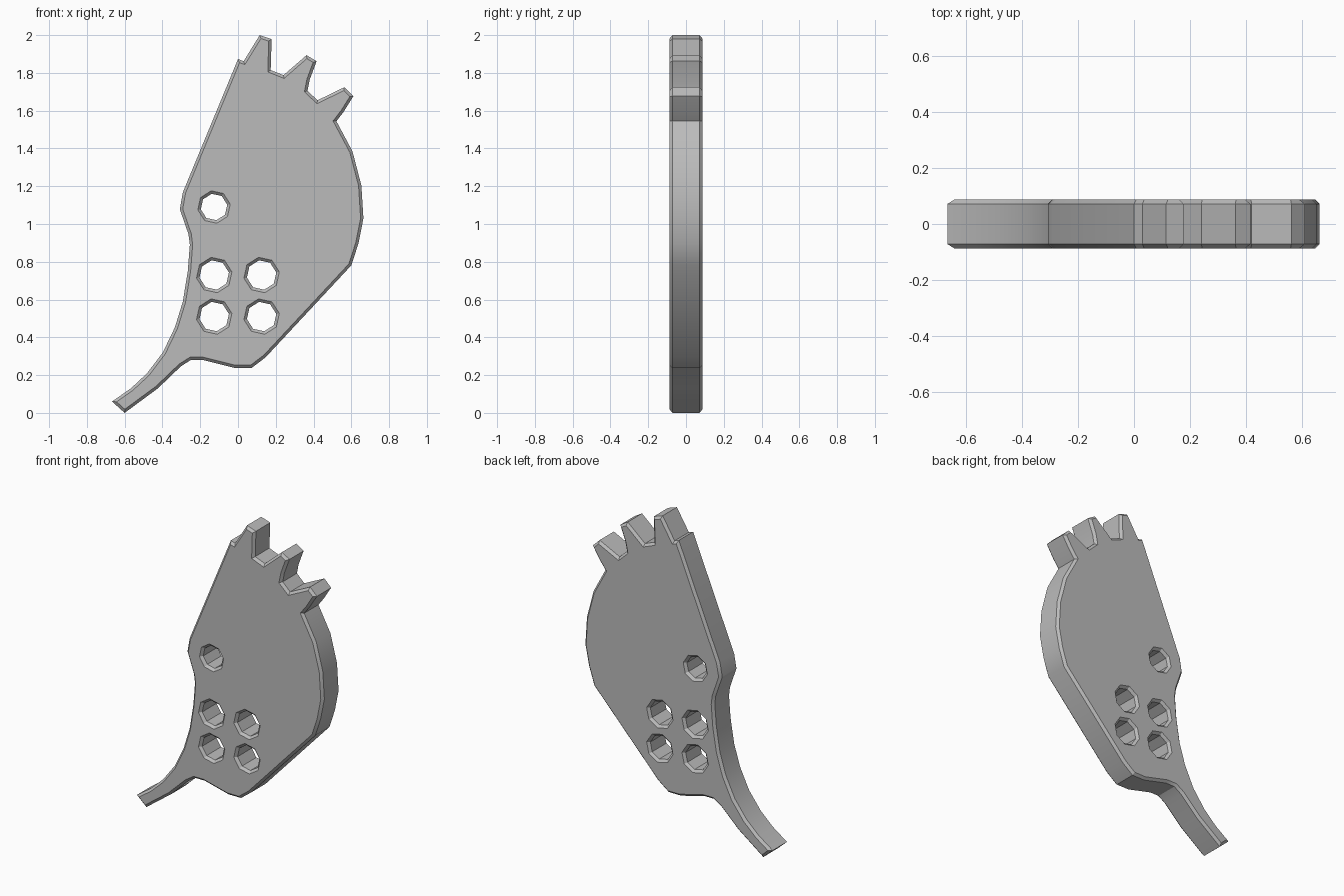
import bpy
from math import cos, sin, pi, radians

cube = bpy.data.objects.get("Cube")
if cube:
    bpy.data.objects.remove(cube, do_unlink=True)

HALF, CHAMFER = 0.087, 0.015

# Outline of the plate, one section at a time
tail_under = [(-.667, .06), (-.6, 0), (-.424, .13), (-.303, .246), (-.25, .28)]
belly = [(-.186, .28), (-.017, .238), (.072, .238), (.146, .294), (.6, .781)]
round_side = [(.638, .898), (.664, 1.03), (.653, 1.205), (.606, 1.385), (.521, 1.544)]
teeth = [(.56, 1.595), (.611, 1.677), (.563, 1.724), (.421, 1.655), (.368, 1.705),
         (.38, 1.765), (.416, 1.862), (.363, 1.894), (.241, 1.788), (.173, 1.815),
         (.178, 1.979), (.115, 2), (.03, 1.862), (0, 1.873)]
straight_side = [(-.292, 1.168), (-.308, 1.078), (-.262, .945), (-.255, .89)]
tail_upper = [(-.266, .75), (-.292, .59), (-.334, .453), (-.398, .32),
              (-.482, .209), (-.567, .13)]
outline = tail_under + belly + round_side + teeth + straight_side + tail_upper


def ring(x, z, r, sides=8, turn=radians(10)):
    return [(x + r * cos(turn + 2 * pi * i / sides),
             z + r * sin(turn + 2 * pi * i / sides)) for i in range(sides)]


# One small bolt hole above a square of four larger ones
holes = [ring(-.127, 1.09, .071)]
holes += [ring(x, z, .079) for x in (-.126, .125) for z in (.51, .73)]

# Filled profile with chamfered rims, offset so the walls stay on the outline
curve = bpy.data.curves.new("plate_profile", "CURVE")
curve.dimensions = "2D"
curve.fill_mode = "BOTH"
curve.extrude = HALF - CHAMFER
curve.bevel_depth = CHAMFER
curve.bevel_resolution = 0
curve.offset = -CHAMFER
for loop in [outline] + holes:
    spline = curve.splines.new("POLY")
    spline.points.add(len(loop) - 1)
    for point, (x, z) in zip(spline.points, loop):
        point.co = (x, z, 0, 1)
    spline.use_cyclic_u = True

plate = bpy.data.objects.new("toothed_plate", curve)
bpy.context.collection.objects.link(plate)
plate.rotation_euler.x = pi / 2

# Turn the profile into a mesh
bpy.ops.object.select_all(action="DESELECT")
plate.select_set(True)
bpy.context.view_layer.objects.active = plate
bpy.ops.object.convert(target="MESH")
plate = bpy.context.object
bpy.ops.object.transform_apply(location=False, rotation=True, scale=False)

# Weld the rims so shading runs round the edge
bpy.ops.object.mode_set(mode="EDIT")
bpy.ops.mesh.select_all(action="SELECT")
bpy.ops.mesh.remove_doubles(threshold=0.0005)
bpy.ops.mesh.normals_make_consistent(inside=False)
bpy.ops.object.mode_set(mode="OBJECT")
bpy.ops.object.shade_smooth_by_angle(angle=radians(25))

# Plain grey metal
grey = bpy.data.materials.new("grey")
grey.use_nodes = True
colour = (.5, .5, .5, 1)
grey.diffuse_color = colour
grey.node_tree.nodes["Principled BSDF"].inputs["Base Color"].default_value = colour
plate.data.materials.clear()
plate.data.materials.append(grey)
